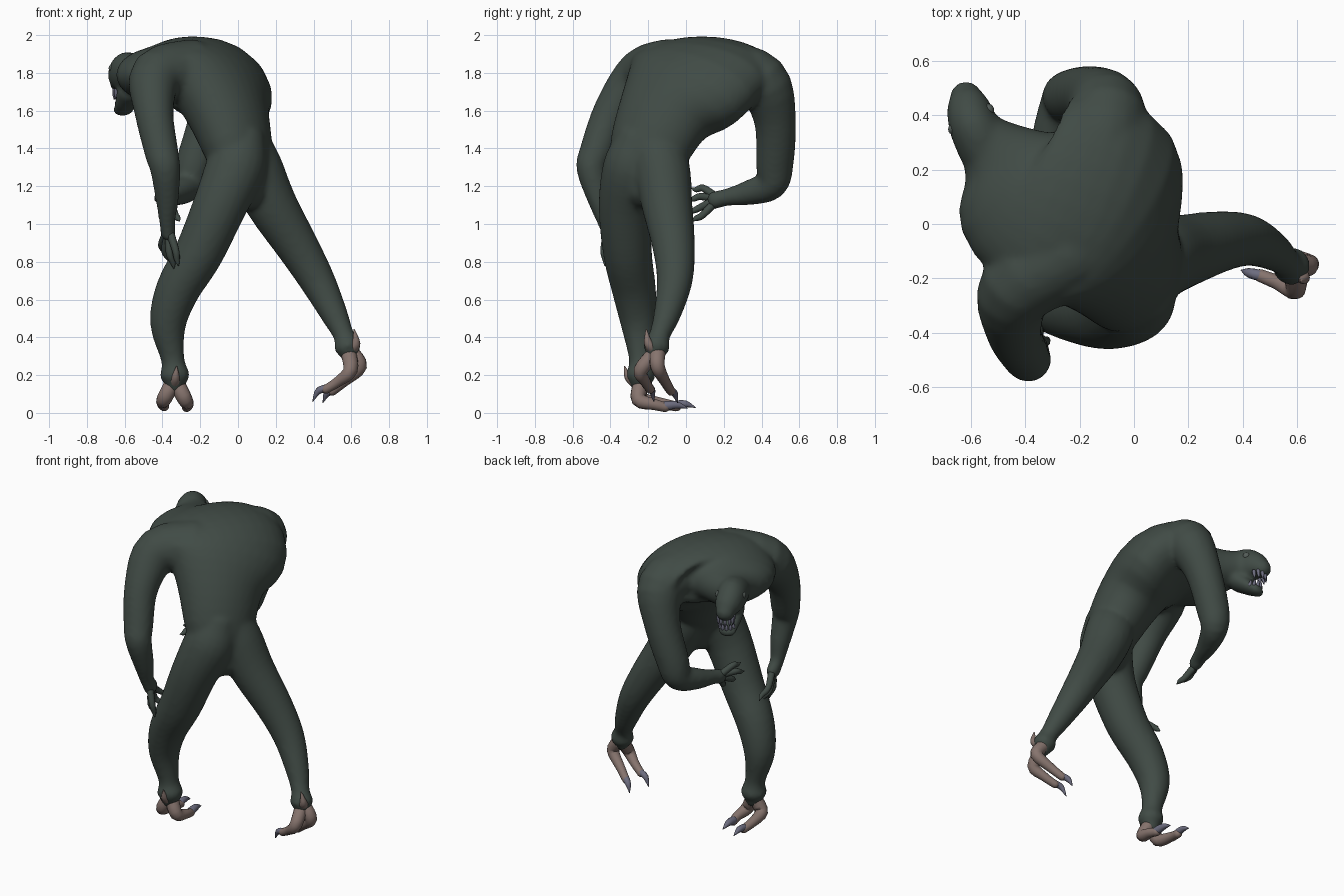
import bpy, bmesh, math
from mathutils import Vector as V


def material(name, rgb):
    m = bpy.data.materials.new(name)
    m.diffuse_color = (*rgb, 1)
    return m


SKIN = material("dark green skin", (0.052, 0.07, 0.06))
FOOT = material("pinkish brown hide", (0.24, 0.175, 0.155))
CLAW = material("lavender grey claw", (0.15, 0.15, 0.21))
EYE = material("dull grey eye", (0.09, 0.11, 0.10))


def catmull(p0, p1, p2, p3, t):
    return [0.5 * (2 * b + (c - a) * t + (2 * a - 5 * b + 4 * c - d) * t * t
                   + (3 * b - a - 3 * c + d) * t ** 3) for a, b, c, d in zip(p0, p1, p2, p3)]


def tube(bm, stations, side=(1, 0.1, 0.05), n=16, steps=4):
    """Loft ellipses (x, y, z, half width[, half depth]) along a smooth path, with round ends."""
    st = [list(s) + [s[3]] if len(s) == 4 else list(s) for s in stations]
    ext = [st[0]] + st + [st[-1]]
    pts = [catmull(*ext[i:i + 4], k / steps) for i in range(len(st) - 1) for k in range(steps)] + [st[-1]]
    cs = [V(p[:3]) for p in pts]
    last = len(pts) - 1
    rings = []
    for i, p in enumerate(pts):
        t = (cs[min(i + 1, last)] - cs[max(i - 1, 0)]).normalized()
        a = V(side) - t * V(side).dot(t)
        a.normalize()
        b = t.cross(a)
        shifts = [(0, 1)]
        r = min(p[3], p[4])
        cap = [(0.45 * r, 0.88), (0.8 * r, 0.55), (0.93 * r, 0.2)]
        if i == 0:
            shifts = [(-d, s) for d, s in reversed(cap)] + shifts
        if i == last:
            shifts = shifts + cap
        for d, s in shifts:
            rings.append([bm.verts.new(cs[i] + t * d + a * (p[3] * s * math.cos(2 * math.pi * k / n))
                                       + b * (p[4] * s * math.sin(2 * math.pi * k / n))) for k in range(n)])
    for q, r in zip(rings, rings[1:]):
        for k in range(n):
            bm.faces.new((q[k], q[(k + 1) % n], r[(k + 1) % n], r[k]))
    bm.faces.new(rings[0][::-1])
    bm.faces.new(rings[-1])


def finish(name, bm, mat):
    bmesh.ops.recalc_face_normals(bm, faces=bm.faces)
    me = bpy.data.meshes.new(name)
    bm.to_mesh(me)
    bm.free()
    me.materials.append(mat)
    for p in me.polygons:
        p.use_smooth = True
    ob = bpy.data.objects.new(name, me)
    bpy.context.collection.objects.link(ob)
    return ob


def tubes(name, mat, paths, n=10):
    bm = bmesh.new()
    for p in paths:
        tube(bm, p, n=n)
    return finish(name, bm, mat)


# Body: torso, head, arms and legs fused into one skin
bm = bmesh.new()
ACROSS = (0.42, 0.9, 0)
tube(bm, [(0.045, -0.2, 1.19, .13, .12), (0.01, -0.2, 1.36, .215, .165), (-0.055, -0.11, 1.58, .275, .20),
          (-0.125, 0.02, 1.74, .41, .22), (-0.27, 0.09, 1.80, .42, .195), (-0.41, 0.145, 1.79, .315, .155),
          (-0.495, 0.245, 1.79, .165, .12), (-0.56, 0.32, 1.80, .10, .10)], ACROSS, 32)
FACE_SIDE = (0.87, 0.5, 0)
tube(bm, [(-0.55, 0.28, 1.80, .10), (-0.59, 0.36, 1.80, .092, .11), (-0.61, 0.43, 1.775, .08, .085),
          (-0.62, 0.47, 1.745, .06, .058)], FACE_SIDE, 24)                       # skull and snout
tube(bm, [(-0.565, 0.32, 1.70, .08, .065), (-0.592, 0.385, 1.638, .066, .042),
          (-0.608, 0.44, 1.602, .055, .034)], FACE_SIDE, 20)                     # lower jaw
tube(bm, [(-0.24, -0.10, 1.81, .17), (-0.43, -0.235, 1.78, .145), (-0.445, -0.385, 1.6, .105),
          (-0.405, -0.475, 1.38, .09), (-0.385, -0.5, 1.29, .08), (-0.375, -0.46, 1.13, .062),
          (-0.375, -0.43, 1.02, .044), (-0.37, -0.39, 0.95, .04, .055)], n=20)   # hanging arm
tube(bm, [(-0.15, 0.22, 1.81, .16), (-0.10, 0.40, 1.75, .15), (-0.15, 0.47, 1.56, .113),
          (-0.23, 0.47, 1.32, .10), (-0.26, 0.45, 1.21, .085), (-0.31, 0.33, 1.165, .066),
          (-0.345, 0.21, 1.14, .046), (-0.36, 0.15, 1.125, .04, .05)], n=20)     # bent arm
tube(bm, [(0.02, -0.25, 1.43, .13), (-0.01, -0.28, 1.3, .16), (-0.095, -0.32, 1.1, .143),
          (-0.205, -0.31, 0.85, .13), (-0.32, -0.275, 0.65, .117), (-0.37, -0.25, 0.47, .096),
          (-0.345, -0.24, 0.28, .062), (-0.335, -0.24, 0.2, .08), (-0.335, -0.24, 0.15, .055)], n=20)  # standing leg
tube(bm, [(0.04, -0.17, 1.43, .13), (0.085, -0.13, 1.3, .15), (0.18, -0.10, 1.1, .135), (0.315, -0.065, 0.88, .113),
          (0.42, -0.06, 0.7, .095), (0.51, -0.1, 0.52, .072), (0.56, -0.14, 0.41, .056),
          (0.58, -0.155, 0.35, .072), (0.59, -0.16, 0.31, .05)], n=20)           # trailing leg
body = finish("body", bm, SKIN)
mod = body.modifiers.new("fuse", 'REMESH')
mod.mode = 'VOXEL'
mod.voxel_size = 0.014
mod.use_smooth_shade = True
mod = body.modifiers.new("soften", 'SMOOTH')
mod.factor = 0.5
mod.iterations = 9


# Fingers: slim tapering tubes from the palm, slightly knuckled
def finger(root, tip, bulge):
    r, t = V(root), V(tip)
    m = r.lerp(t, 0.5) + V(bulge)
    return [(*r, .022), (*m, .019), (*r.lerp(t, 0.8), .015), (*t, .003)]


tubes("hanging_hand_fingers", SKIN, [
    finger((-0.355, -0.42, 0.94), (-0.315, -0.43, 0.78), (0.005, -0.01, 0)),
    finger((-0.365, -0.40, 0.92), (-0.34, -0.39, 0.765), (-0.01, -0.01, 0)),
    finger((-0.375, -0.37, 0.92), (-0.36, -0.29, 0.79), (-0.02, 0, 0)),
    finger((-0.38, -0.36, 0.95), (-0.39, -0.22, 0.83), (-0.02, 0, 0))])
tubes("bent_hand_fingers", SKIN, [
    finger((-0.375, 0.15, 1.15), (-0.425, 0.03, 1.19), (-0.01, 0, 0.02)),
    finger((-0.38, 0.13, 1.14), (-0.44, 0.015, 1.13), (-0.01, 0, 0.01)),
    finger((-0.37, 0.12, 1.11), (-0.38, 0.02, 1.06), (-0.01, 0, 0)),
    finger((-0.35, 0.13, 1.09), (-0.31, 0.035, 1.015), (0, 0, -0.01))])

# Feet: two long toes and a rear spur each
tubes("standing_foot", FOOT, [
    [(-0.35, -0.24, 0.15, .042), (-0.39, -0.24, 0.075, .04), (-0.40, -0.13, 0.05, .03), (-0.39, -0.05, 0.034, .026)],
    [(-0.32, -0.24, 0.15, .042), (-0.28, -0.25, 0.07, .04), (-0.265, -0.17, 0.045, .03), (-0.272, -0.11, 0.03, .026)],
    [(-0.335, -0.26, 0.16, .035), (-0.33, -0.305, 0.19, .022), (-0.325, -0.325, 0.245, .004)]], 14)
tubes("trailing_foot", FOOT, [
    [(0.585, -0.16, 0.32, .042), (0.595, -0.24, 0.225, .038), (0.53, -0.215, 0.165, .028), (0.465, -0.19, 0.125, .024)],
    [(0.60, -0.15, 0.32, .042), (0.645, -0.15, 0.245, .038), (0.56, -0.11, 0.165, .028), (0.50, -0.08, 0.115, .024)],
    [(0.60, -0.17, 0.34, .035), (0.625, -0.20, 0.37, .023), (0.615, -0.21, 0.44, .004)]], 14)
tubes("toe_claws", CLAW, [
    [(-0.39, -0.05, 0.045, .022), (-0.39, 0.0, 0.047, .018), (-0.39, 0.05, 0.028, .002)],
    [(-0.272, -0.11, 0.037, .026), (-0.276, -0.05, 0.042, .02), (-0.28, 0.01, 0.025, .002)],
    [(0.465, -0.19, 0.13, .021), (0.425, -0.18, 0.115, .018), (0.395, -0.17, 0.06, .002)],
    [(0.50, -0.08, 0.12, .021), (0.47, -0.06, 0.10, .018), (0.45, -0.045, 0.055, .002)]])

# Teeth: pointed rows round the upper and lower jaw
F, L = V((-0.5, 0.87, 0)), V((0.87, 0.5, 0))
rows = []
for centre, radius, rise in (((-0.605, 0.443, 1.71), .048, -.05), ((-0.596, 0.415, 1.625), .044, .034)):
    for i in range(7):
        t = math.radians(-96 + 32 * i)
        p = V(centre) + F * (radius * math.cos(t)) + L * (radius * math.sin(t))
        q = p + V((0, 0, rise)) + F * 0.006
        rows.append([(*p, .012), (*p.lerp(q, 0.5), .01), (*q, .002)])
tubes("teeth", CLAW, rows, 6)

# Eyes: small balls sunk in both sides of the skull
bm = bmesh.new()
for s in (-1, 1):
    c = V((-0.60, 0.385, 1.825)) + L * (0.071 * s)
    res = bmesh.ops.create_uvsphere(bm, u_segments=16, v_segments=10, radius=0.023)
    bmesh.ops.translate(bm, verts=res["verts"], vec=c)
finish("eyes", bm, EYE)
